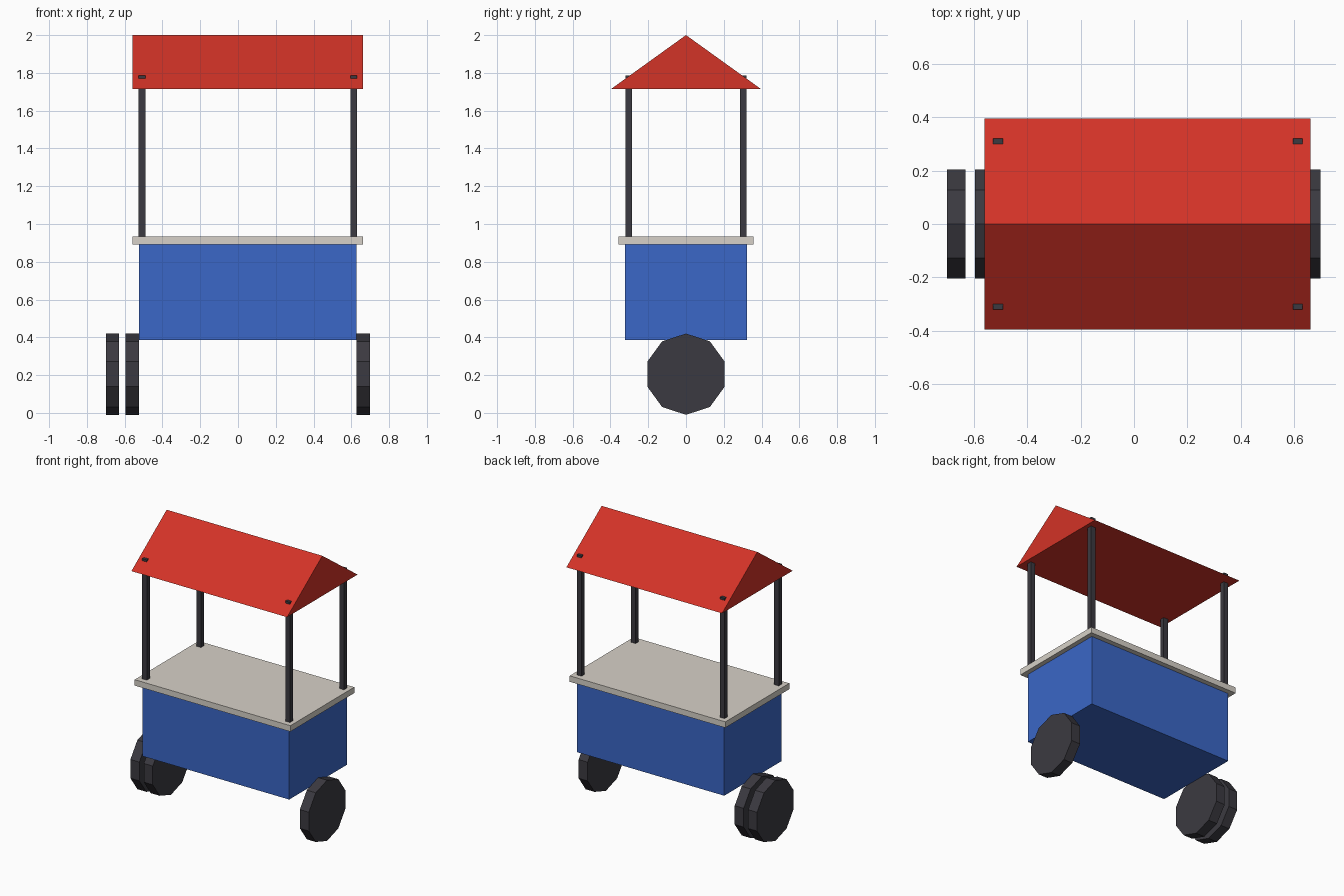
import bpy
import bmesh
from math import pi
from mathutils import Matrix, Vector

default = bpy.data.objects.get("Cube")
if default:
    bpy.data.objects.remove(default, do_unlink=True)


def material(name, r, g, b):
    mat = bpy.data.materials.new(name)
    mat.use_nodes = True
    mat.diffuse_color = (r, g, b, 1)
    mat.node_tree.nodes["Principled BSDF"].inputs["Base Color"].default_value = (r, g, b, 1)
    return mat


red = material("roof red", 0.65, 0.033, 0.02)
blue = material("body blue", 0.043, 0.135, 0.57)
cream = material("counter cream", 0.68, 0.64, 0.58)
dark = material("dark grey", 0.044, 0.042, 0.052)


def finish(name, bm, mat):
    bmesh.ops.recalc_face_normals(bm, faces=bm.faces)
    mesh = bpy.data.meshes.new(name)
    bm.to_mesh(mesh)
    bm.free()
    mesh.materials.append(mat)
    obj = bpy.data.objects.new(name, mesh)
    bpy.context.collection.objects.link(obj)
    return obj


def box(name, low, high, mat):
    low, high = Vector(low), Vector(high)
    bm = bmesh.new()
    place = Matrix.Translation((low + high) / 2) @ Matrix.Diagonal((*(high - low), 1))
    bmesh.ops.create_cube(bm, size=1, matrix=place)
    return finish(name, bm, mat)


def wheel(name, x, radius=0.215, width=0.07):
    # Ten-sided disc standing on a flat side, axle along x
    bm = bmesh.new()
    place = Matrix.Translation((x, 0, 0.205)) @ Matrix.Rotation(pi / 2, 4, "Y")
    bmesh.ops.create_cone(bm, cap_ends=True, segments=10, radius1=radius,
                          radius2=radius, depth=width,
                          matrix=place @ Matrix.Rotation(pi / 2, 4, "Z"))
    return finish(name, bm, dark)


def gable_roof(name, x0, x1, half_depth, eave, ridge):
    # Closed triangular prism extruded along x
    bm = bmesh.new()
    profile = [(-half_depth, eave), (half_depth, eave), (0, ridge)]
    face = bm.faces.new([bm.verts.new((x0, y, z)) for y, z in profile])
    result = bmesh.ops.extrude_face_region(bm, geom=[face], use_keep_orig=True)
    moved = [v for v in result["geom"] if isinstance(v, bmesh.types.BMVert)]
    bmesh.ops.translate(bm, verts=moved, vec=(x1 - x0, 0, 0))
    return finish(name, bm, red)


# Cart body and counter
box("cart_body", (-0.525, -0.322, 0.387), (0.627, 0.322, 0.891), blue)
box("counter_top", (-0.559, -0.358, 0.891), (0.661, 0.358, 0.933), cream)

# Roof posts, poking slightly through the roof
for side, x in (("right", -0.509), ("left", 0.613)):
    for end, y in (("front", -0.303), ("back", 0.303)):
        box(f"{end}_{side}_post", (x - 0.018, y - 0.017, 0.92),
            (x + 0.018, y + 0.017, 1.785), dark)

gable_roof("roof", -0.559, 0.661, 0.395, 1.716, 2.0)

# Double wheel on the right, single wheel on the left
wheel("right_outer_wheel", -0.665)
wheel("right_inner_wheel", -0.56)
wheel("left_wheel", 0.663)
